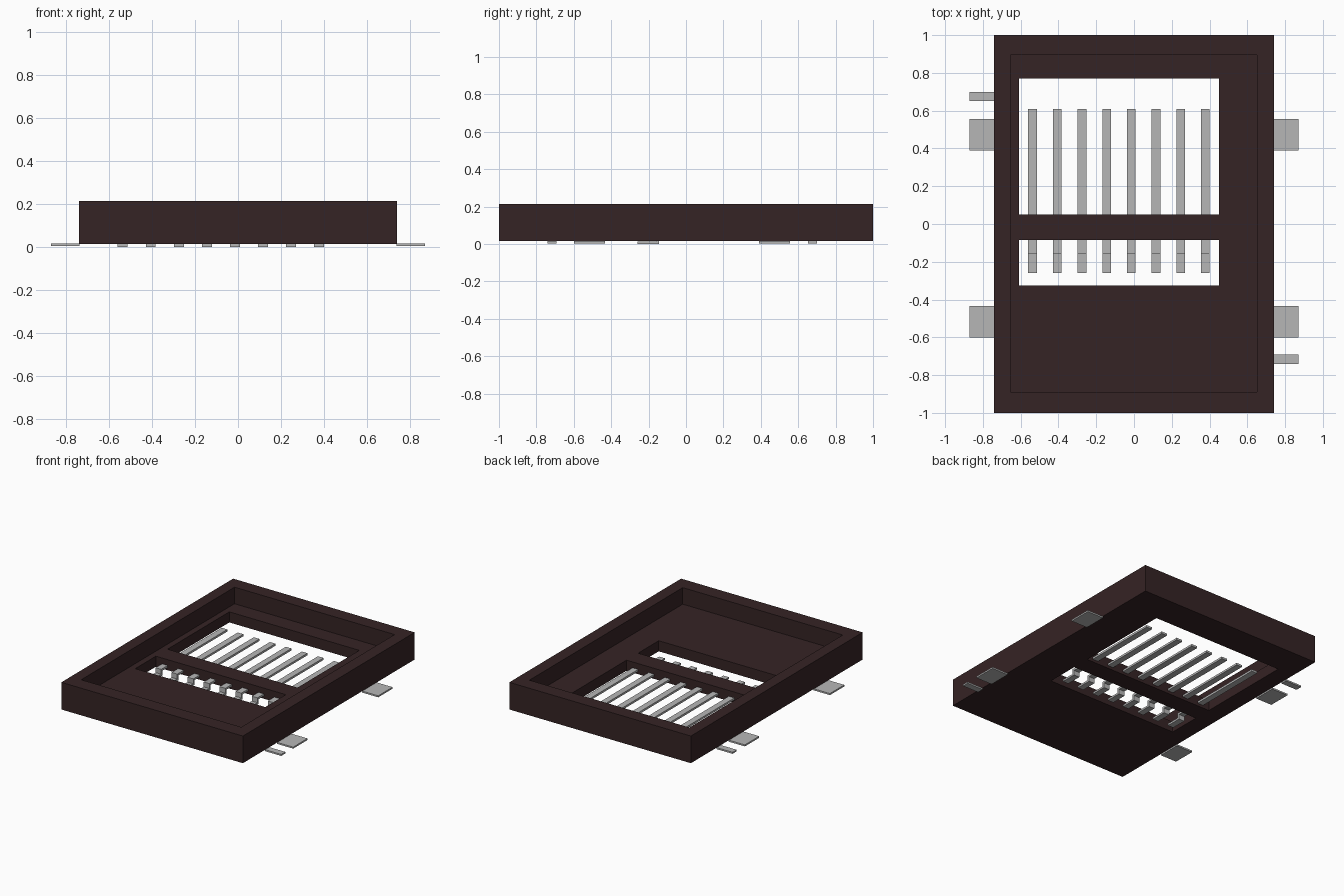
import bpy
import bmesh

default = bpy.data.objects.get("Cube")
if default:
    bpy.data.objects.remove(default, do_unlink=True)


def material(name, rgb):
    mat = bpy.data.materials.new(name)
    mat.use_nodes = True
    mat.diffuse_color = (*rgb, 1)
    node = next(n for n in mat.node_tree.nodes if n.type == 'BSDF_PRINCIPLED')
    node.inputs["Base Color"].default_value = (*rgb, 1)
    return mat


brown = material("dark brown plastic", (0.036, 0.017, 0.018))
grey = material("grey metal", (0.47, 0.47, 0.47))


def add_mesh(name, bm, mat):
    bmesh.ops.recalc_face_normals(bm, faces=bm.faces)
    mesh = bpy.data.meshes.new(name)
    bm.to_mesh(mesh)
    bm.free()
    mesh.materials.append(mat)
    obj = bpy.data.objects.new(name, mesh)
    bpy.context.collection.objects.link(obj)
    return obj


def box(name, x, y, z, mat):
    """Box from its (min, max) range on each axis."""
    bm = bmesh.new()
    bmesh.ops.create_cube(bm, size=1)
    for v in bm.verts:
        for i, (lo, hi) in enumerate((x, y, z)):
            v.co[i] = hi if v.co[i] > 0 else lo
    return add_mesh(name, bm, mat)


def cut(target, cutter):
    """Subtract the cutter, then remove it."""
    cutter.hide_render = True
    mod = target.modifiers.new("cut", 'BOOLEAN')
    mod.operation = 'DIFFERENCE'
    mod.solver = 'EXACT'
    mod.object = cutter
    bpy.context.view_layer.objects.active = target
    bpy.ops.object.modifier_apply(modifier=mod.name)
    bpy.data.objects.remove(cutter, do_unlink=True)


# Housing: shallow tray with two windows through its floor
housing = box("housing", (-0.74, 0.74), (-1, 1), (0.015, 0.215), brown)
cut(housing, box("recess_cutter", (-0.655, 0.65), (-0.89, 0.895), (0.093, 0.3), brown))
cut(housing, box("large_window_cutter", (-0.61, 0.45), (0.05, 0.77), (-0.1, 0.2), brown))
cut(housing, box("small_window_cutter", (-0.61, 0.45), (-0.325, -0.085), (-0.1, 0.2), brown))

# Contact springs: stepped strips that run through the bar between the windows
SPRING = [(-0.26, 0), (-0.145, 0), (-0.145, 0.035), (0.61, 0.035),
          (0.61, 0.05), (-0.16, 0.05), (-0.16, 0.014), (-0.26, 0.014)]
for i in range(8):
    x = -0.537 + i * 0.1307
    bm = bmesh.new()
    profile = bm.faces.new([bm.verts.new((x - 0.023, y, z)) for y, z in SPRING])
    side = bmesh.ops.extrude_face_region(bm, geom=[profile])["geom"]
    verts = [g for g in side if isinstance(g, bmesh.types.BMVert)]
    bmesh.ops.translate(bm, verts=verts, vec=(0.046, 0, 0))
    add_mesh(f"contact_spring_{i + 1}", bm, grey)

# Solder tabs: two wide ones on each side and one narrow one at opposite ends
for side, sign, narrow in (("left", 1, (-0.74, -0.692)), ("right", -1, (0.652, 0.70))):
    x = sorted((sign * 0.738, sign * 0.87))
    box(f"{side}_front_tab", x, (-0.6, -0.433), (0.004, 0.0155), grey)
    box(f"{side}_back_tab", x, (0.39, 0.557), (0.004, 0.0155), grey)
    box(f"{side}_narrow_tab", x, narrow, (0.004, 0.0155), grey)
